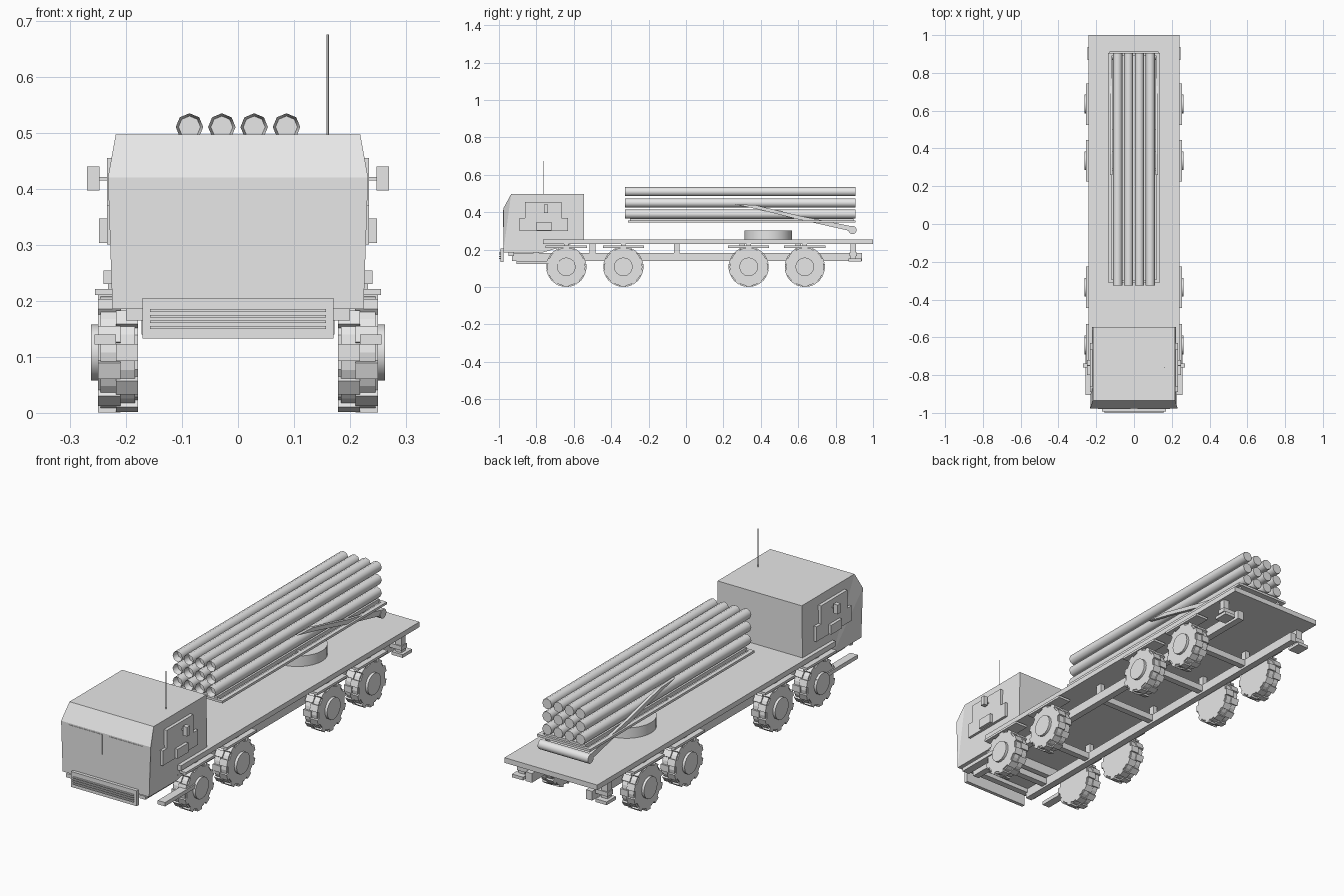
import bpy, bmesh, math
from mathutils import Matrix, Vector

cube = bpy.data.objects.get("Cube")
if cube:
    bpy.data.objects.remove(cube, do_unlink=True)

grey = bpy.data.materials.new("light_grey")
grey.use_nodes = True
COLOUR = (0.8, 0.8, 0.8, 1)
grey.diffuse_color = COLOUR
grey.node_tree.nodes["Principled BSDF"].inputs["Base Color"].default_value = COLOUR


def finish(name, bm, smooth=False):
    bmesh.ops.recalc_face_normals(bm, faces=bm.faces[:])
    mesh = bpy.data.meshes.new(name)
    bm.to_mesh(mesh)
    bm.free()
    mesh.materials.append(grey)
    ob = bpy.data.objects.new(name, mesh)
    bpy.context.collection.objects.link(ob)
    if smooth:
        bpy.ops.object.select_all(action="DESELECT")
        ob.select_set(True)
        bpy.context.view_layer.objects.active = ob
        bpy.ops.object.shade_smooth_by_angle(angle=math.radians(50))
    return ob


def add_box(bm, x, y, z, turn=None):
    """Box between the (low, high) pairs on each axis."""
    size = [b - a for a, b in (x, y, z)]
    mid = Vector([(a + b) / 2 for a, b in (x, y, z)])
    m = Matrix.Translation(mid) @ Matrix.Diagonal((*size, 1))
    bmesh.ops.create_cube(bm, size=1, matrix=(turn @ m) if turn else m)


def box(name, x, y, z):
    bm = bmesh.new()
    add_box(bm, x, y, z)
    return finish(name, bm)


def pair(name, x, y, z):
    """Left and right copies of a box."""
    box("left_" + name, x, y, z)
    box("right_" + name, (-x[1], -x[0]), y, z)


def add_rod(bm, start, end, r, sides):
    a, b = Vector(start), Vector(end)
    turn = (b - a).to_track_quat("Z", "Y").to_matrix().to_4x4()
    return bmesh.ops.create_cone(bm, cap_ends=True, segments=sides, radius1=r, radius2=r,
                                 depth=(b - a).length, matrix=Matrix.Translation((a + b) / 2) @ turn)


def rod(name, start, end, r, sides=16, smooth=True):
    bm = bmesh.new()
    add_rod(bm, start, end, r, sides)
    return finish(name, bm, smooth)


def loft(name, sections):
    """Side profile of (half_width, y, z) points joined across the body."""
    bm = bmesh.new()
    left = [bm.verts.new((w, y, z)) for w, y, z in sections]
    right = [bm.verts.new((-w, y, z)) for w, y, z in sections]
    n = len(sections)
    for i in range(n):
        j = (i + 1) % n
        bm.faces.new((left[i], left[j], right[j], right[i]))
    sides = [bm.faces.new(left), bm.faces.new(right[::-1])]
    bmesh.ops.triangulate(bm, faces=sides)
    return finish(name, bm)


# Cab
loft("cab", [(.222, -.545, .25), (.218, -.545, .497), (.218, -.935, .497),
             (.232, -.977, .42), (.224, -.977, .185), (.224, -.765, .185), (.223, -.765, .25)])
pair("windscreen", (.018, .19), (-.979, -.975), (.32, .413))
for side, label in ((1, "left"), (-1, "right")):
    # Stepped door panel
    bm = bmesh.new()
    outline = [(-.89, .3), (-.63, .3), (-.63, .37), (-.665, .37),
               (-.665, .455), (-.86, .455), (-.86, .37), (-.89, .37)]
    face = bm.faces.new([bm.verts.new((side * .215, y, z)) for y, z in outline])
    out = bmesh.ops.extrude_face_region(bm, geom=[face])
    moved = [v for v in out["geom"] if isinstance(v, bmesh.types.BMVert)]
    bmesh.ops.translate(bm, verts=moved, vec=(side * .019, 0, 0))
    finish(label + "_door", bm)
pair("door_step", (.22, .248), (-.8, -.72), (.303, .347))
pair("mirror", (.247, .269), (-.76, -.738), (.397, .44))
pair("mirror_arm", (.22, .25), (-.752, -.746), (.415, .421))
rod("aerial", (.16, -.76, .49), (.16, -.76, .675), .002, 8)

# Front bumper and grille
box("bumper", (-.17, .17), (-.992, -.975), (.133, .205))
for i in range(4):
    z = .15 + i * .01
    box("grille_bar", (-.157, .157), (-1, -.99), (z, z + .005))

# Chassis and deck
box("deck", (-.24, .24), (-.765, 1), (.23, .254))
pair("chassis_rail", (.14, .172), (-.93, .94), (.14, .183))
box("front_crossbar", (-.2, .2), (-.95, -.92), (.165, .19))
for y in (-.8, -.5, -.05, .3, .6):
    box("crossmember", (-.15, .15), (y - .015, y + .015), (.15, .18))
    pair("rail_bracket", (.145, .167), (y - .015, y + .015), (.18, .232))
pair("cab_step", (.218, .256), (-.905, -.6), (.122, .14))
pair("jack_leg", (.2, .23), (.88, .91), (.15, .235))
pair("jack_foot", (.188, .245), (.868, .937), (.137, .152))
pair("jack_beam", (.165, .235), (.875, .915), (.165, .185))


def wheel(name, side, y):
    centre = Vector((0, y, .108))
    bm = bmesh.new()

    def disc(x0, x1, r, n):
        add_rod(bm, centre + Vector((side * x0, 0, 0)), centre + Vector((side * x1, 0, 0)), r, n)

    disc(.184, .245, .102, 20)
    disc(.178, .25, .099, 10)
    # Alternating tread lugs
    for i in range(20):
        turn = Matrix.Translation(centre) @ Matrix.Rotation(i * math.tau / 20, 4, "X")
        x = (.178, .218) if i % 2 else (.21, .25)
        x = x if side > 0 else (-x[1], -x[0])
        add_box(bm, x, (-.015, .015), (.09, .107), turn)
    finish(name, bm)
    rod(name + "_hub", centre + Vector((side * .24, 0, 0)), centre + Vector((side * .262, 0, 0)), .05, 16)


# Wheels and fenders
for y in (-.64, -.335, .335, .635):
    wheel("left_wheel", 1, y)
    wheel("right_wheel", -1, y)
    pair("fender", (.19, .255), (y - .11, y + .11), (.21, .221))
    pair("fender_post", (.215, .232), (y - .012, y + .012), (.22, .232))

# Turntable and launcher frame
rod("turntable", (0, .44, .25), (0, .44, .303), .128, 32)
pair("launcher_rail", (.118, .137), (-.31, .905), (.345, .356))
for y in (-.31, .28, .89):
    box("launcher_crossbar", (-.13, .13), (y, y + .016), (.345, .356))
box("launcher_bed", (-.105, .105), (-.3, .895), (.348, .366))
rod("pivot_tube", (-.13, .89, .305), (.13, .89, .305), .022)
for side, label in ((1, "left"), (-1, "right")):
    # Tapered lifting strut
    bm = bmesh.new()
    shape = [(.26, .443), (.37, .438), (.62, .378), (.9, .322), (.9, .295), (.6, .362), (.4, .412)]
    face = bm.faces.new([bm.verts.new((side * .114, y, z)) for y, z in shape])
    out = bmesh.ops.extrude_face_region(bm, geom=[face])
    moved = [v for v in out["geom"] if isinstance(v, bmesh.types.BMVert)]
    bmesh.ops.translate(bm, verts=moved, vec=(side * .014, 0, 0))
    finish(label + "_lifting_strut", bm)

# Launch tubes with a recessed muzzle
for row in range(3):
    for col in range(4):
        x, z = (col - 1.5) * .0577, .39 + row * .06
        bm = bmesh.new()
        add_rod(bm, (x, -.325, z), (x, .905, z), .0245, 8)
        muzzle = min(bm.faces, key=lambda f: f.calc_center_median().y)
        bmesh.ops.inset_region(bm, faces=[muzzle], thickness=.005)
        bmesh.ops.translate(bm, verts=muzzle.verts[:], vec=(0, .03, 0))
        finish("launch_tube", bm, True)
